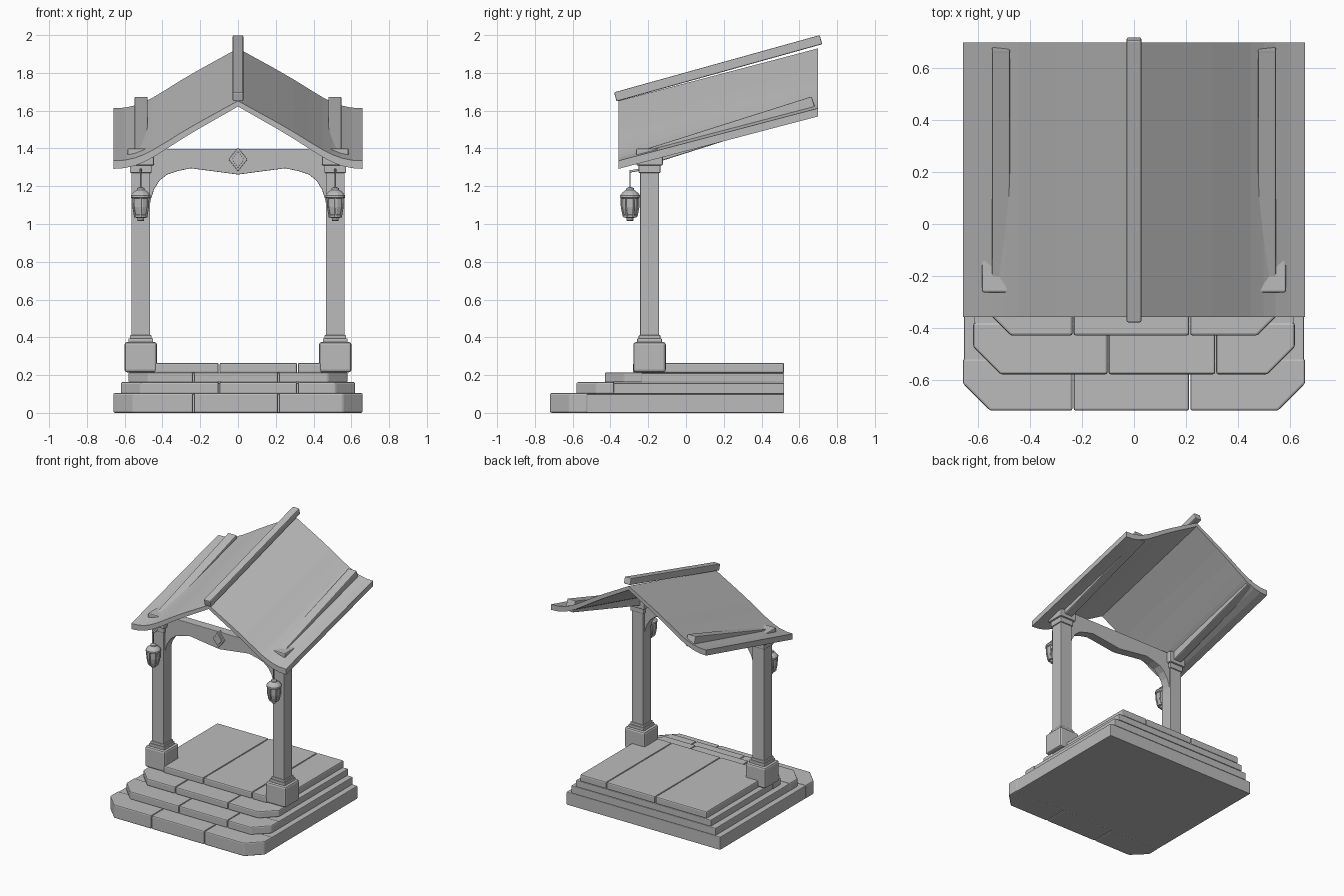
import bpy, bmesh, math
from mathutils import Vector

if "Cube" in bpy.data.objects:
    bpy.data.objects.remove(bpy.data.objects["Cube"], do_unlink=True)

grey = bpy.data.materials.new("plain_grey")
grey.use_nodes = True
COLOUR = (0.5, 0.5, 0.5, 1)
grey.diffuse_color = COLOUR
grey.node_tree.nodes["Principled BSDF"].inputs["Base Color"].default_value = COLOUR


def finish(name, bm, bevel=0.0):
    bmesh.ops.recalc_face_normals(bm, faces=bm.faces)
    mesh = bpy.data.meshes.new(name)
    bm.to_mesh(mesh)
    bm.free()
    mesh.materials.append(grey)
    obj = bpy.data.objects.new(name, mesh)
    bpy.context.collection.objects.link(obj)
    if bevel:
        mod = obj.modifiers.new("bevel", 'BEVEL')
        mod.width = bevel
        mod.segments = 2
        mod.limit_method = 'ANGLE'
    return obj


def prism(name, points, sweep, bevel=0.0):
    """Extrude a flat outline along a vector."""
    bm = bmesh.new()
    face = bm.faces.new([bm.verts.new(p) for p in points])
    out = bmesh.ops.extrude_face_region(bm, geom=[face])
    moved = [v for v in out["geom"] if isinstance(v, bmesh.types.BMVert)]
    bmesh.ops.translate(bm, verts=moved, vec=Vector(sweep))
    return finish(name, bm, bevel)


def block(name, x, y, half, z0, z1, bevel=0.006):
    pts = [(x + a * half, y + b * half, z0) for a, b in ((-1, -1), (1, -1), (1, 1), (-1, 1))]
    return prism(name, pts, (0, 0, z1 - z0), bevel)


def sloped_beam(name, x, half, start, end, thick, bevel):
    """Square-ended beam whose top runs from start to end in the yz plane."""
    (y0, z0), (y1, z1) = start, end
    d = Vector((0, y1 - y0, z1 - z0)).normalized()
    down = Vector((0, d.z, -d.y)) * thick
    a, b = Vector((x - half, y0, z0)), Vector((x - half, y1, z1))
    return prism(name, [a, b, b + down, a + down], (2 * half, 0, 0), bevel)


def lathe(name, profile, x, y, sides):
    bm = bmesh.new()
    rings = []
    for r, z in profile:
        angles = [2 * math.pi * (i + 0.5) / sides for i in range(sides)]
        rings.append([bm.verts.new((x + r * math.cos(t), y + r * math.sin(t), z)) for t in angles])
    for low, high in zip(rings, rings[1:]):
        for i in range(sides):
            j = (i + 1) % sides
            bm.faces.new((low[i], low[j], high[j], high[i]))
    bm.faces.new(rings[0])
    bm.faces.new(rings[-1])
    return finish(name, bm)


def tube(name, points, radius):
    curve = bpy.data.curves.new(name, 'CURVE')
    curve.dimensions = '3D'
    curve.bevel_depth = radius
    curve.bevel_resolution = 1
    curve.use_fill_caps = True
    spline = curve.splines.new('POLY')
    spline.points.add(len(points) - 1)
    for p, co in zip(spline.points, points):
        p.co = (*co, 1)
    curve.materials.append(grey)
    obj = bpy.data.objects.new(name, curve)
    bpy.context.collection.objects.link(obj)


# Stepped platform: each layer has a row of front stones and a body behind
BACK = 0.52
SPLIT_A, SPLIT_B = (-0.235, 0.215), (-0.1, 0.315)
LAYERS = [
    (0.66, -0.72, 0.0, 0.105, SPLIT_A),
    (0.62, -0.58, 0.1, 0.163, SPLIT_B),
    (0.58, -0.43, 0.16, 0.215, SPLIT_A),
    (0.54, -0.28, 0.21, 0.265, SPLIT_B),
]
CUT, GAP = 0.105, 0.002
for n, (w, front, z0, z1, splits) in enumerate(LAYERS):
    top = n == len(LAYERS) - 1
    rear = BACK if top else front + 0.2
    edges = [-w, *splits, w]
    for k, (a, b) in enumerate(zip(edges, edges[1:])):
        a, b = a + GAP * (k > 0), b - GAP * (k < 2)
        if k == 0:
            pts = [(a, front + CUT), (a + CUT, front), (b, front)]
        elif k == 2:
            pts = [(a, front), (b - CUT, front), (b, front + CUT)]
        else:
            pts = [(a, front), (b, front)]
        pts += [(b, rear), (a, rear)]
        prism(f"step_{n + 1}_stone_{k + 1}", [(x, y, z0) for x, y in pts], (0, 0, z1 - z0), 0.009)
    if not top:
        s = w - 0.004
        f = rear - 0.01
        prism(f"step_{n + 1}_body", [(-s, f, z0), (s, f, z0), (s, BACK, z0), (-s, BACK, z0)],
              (0, 0, z1 - z0 - 0.005), 0.005)

# Posts with pedestals and capitals, lanterns and rafters, on both sides
POST_X, POST_Y, LAMP_Y = 0.515, -0.193, -0.296
for side, sx in (("left", 1), ("right", -1)):
    x = sx * POST_X
    block(f"{side}_pedestal", x, POST_Y, 0.086, 0.215, 0.375, 0.014)
    block(f"{side}_post_foot", x, POST_Y, 0.066, 0.37, 0.395)
    block(f"{side}_post_collar", x, POST_Y, 0.058, 0.39, 0.412)
    block(f"{side}_post", x, POST_Y, 0.05, 0.4, 1.3, 0.004)
    block(f"{side}_capital_neck", x, POST_Y, 0.058, 1.27, 1.315)
    block(f"{side}_capital", x, POST_Y, 0.071, 1.31, 1.4, 0.008)
    sloped_beam(f"{side}_rafter", sx * 0.513, 0.035, (-0.25, 1.385), (0.665, 1.675), 0.085, 0.006)

    # Hanging lantern
    tube(f"{side}_lantern_arm", [(x, POST_Y - 0.04, 1.29), (x, LAMP_Y, 1.278)], 0.007)
    tube(f"{side}_lantern_hanger", [(x, LAMP_Y, 1.285), (x, LAMP_Y, 1.18)], 0.004)
    lathe(f"{side}_lantern_body", [(0.015, 1.015), (0.019, 1.02), (0.019, 1.032), (0.036, 1.035),
                                   (0.038, 1.048), (0.034, 1.05), (0.043, 1.09), (0.044, 1.138)],
          x, LAMP_Y, 12)
    lathe(f"{side}_lantern_roof", [(0.046, 1.135), (0.054, 1.14), (0.054, 1.152), (0.044, 1.165),
                                   (0.028, 1.177), (0.022, 1.18), (0.02, 1.19), (0.008, 1.195)],
          x, LAMP_Y, 12)
    for i in range(6):
        t = math.pi * i / 3 + math.pi / 6
        tube(f"{side}_lantern_bar_{i + 1}",
             [(x + r * math.cos(t), LAMP_Y + r * math.sin(t), z)
              for r, z in ((0.035, 1.04), (0.045, 1.09), (0.046, 1.14))], 0.005)

# Tie beam with curved brackets running down the posts
lower = [(0.47, 1.08), (0.462, 1.13), (0.444, 1.185), (0.415, 1.23),
         (0.375, 1.262), (0.32, 1.28), (0.25, 1.295)]
half = [(0.49, 1.397), (0.49, 1.08)] + lower
outline = half + [(0, 1.262)] + [(-x, z) for x, z in reversed(half)]
prism("tie_beam", [(x, -0.228, z) for x, z in outline], (0, 0.07, 0), 0.003)


# Diamond ornament on the front and back of the beam
def diamond(name, w, h, y, depth):
    pts = [(-w, y, 1.342), (0, y, 1.342 - h), (w, y, 1.342), (0, y, 1.342 + h)]
    prism(name, pts, (0, depth, 0), 0.003)


diamond("diamond_frame", 0.05, 0.063, -0.24, 0.03)
diamond("diamond_centre", 0.033, 0.044, -0.247, 0.03)

# Swept roof: curved gable section pushed back and upward
FRONT_Y, DEPTH, RISE = -0.358, 1.058, 0.278
section = [(0.66, 1.335), (0.6, 1.338), (0.545, 1.35), (0.5, 1.367), (0.45, 1.392), (0.38, 1.434),
           (0.3, 1.484), (0.2, 1.542), (0.1, 1.597)]
tops = section + [(0, 1.652)] + [(-x, z) for x, z in reversed(section)]
unders = [(x, z - 0.03 - 0.02 * abs(x)) for x, z in reversed(tops)]
prism("roof", [(x, FRONT_Y, z) for x, z in tops + unders], (0, DEPTH, RISE))

# Ridge beam
sloped_beam("ridge_beam", 0, 0.028, (-0.381, 1.697), (0.708, 2.0), 0.05, 0.006)
